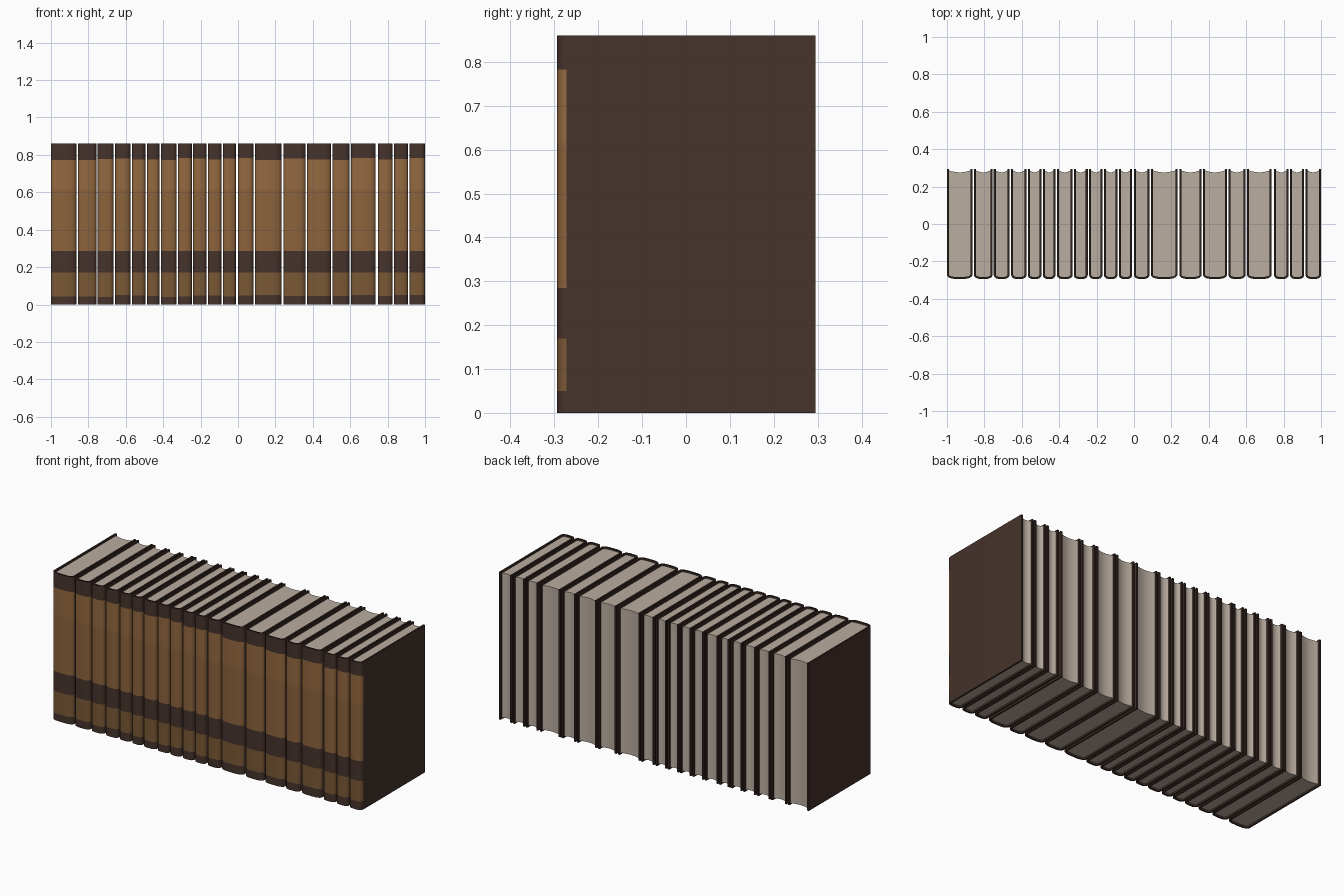
import bpy, bmesh, math, random

if "Cube" in bpy.data.objects:
    bpy.data.objects.remove(bpy.data.objects["Cube"])

random.seed(4)
H, BACK, HINGE, FRONT, T = 0.86, 0.295, -0.272, -0.294, 0.011


def srgb(r, g, b):
    lin = lambda c: (c / 255 / 12.92) if c < 11 else ((c / 255 + 0.055) / 1.055) ** 2.4
    return (lin(r), lin(g), lin(b), 1)


def material(name, rgb):
    m = bpy.data.materials.new(name)
    m.diffuse_color = srgb(*rgb)
    m.use_nodes = True
    m.node_tree.nodes["Principled BSDF"].inputs["Base Color"].default_value = m.diffuse_color
    return m


COVER = [material("dark brown leather", (70, 51, 44)),
         material("dark cover edge", (46, 34, 29)),
         material("tan leather upper", (148, 105, 64)),
         material("tan leather middle", (140, 99, 60)),
         material("tan leather lower", (122, 88, 53))]
PAPER = material("paper", (186, 173, 160))

# Left and right limits of each book along the row
BOOKS = [(-1, -.864), (-.856, -.756), (-.75, -.665), (-.657, -.575), (-.568, -.495),
         (-.487, -.42), (-.413, -.328), (-.322, -.247), (-.24, -.168), (-.161, -.088),
         (-.081, -.01), (0, .083), (.09, .232), (.243, .361), (.369, .497),
         (.505, .596), (.604, .736), (.748, .827), (.834, .91), (.917, 1)]


def finish(name, bm, mats, smooth):
    bmesh.ops.recalc_face_normals(bm, faces=bm.faces)
    me = bpy.data.meshes.new(name)
    bm.to_mesh(me)
    bm.free()
    for m in mats:
        me.materials.append(m)
    ob = bpy.data.objects.new(name, me)
    bpy.context.collection.objects.link(ob)
    if smooth:
        bpy.ops.object.select_all(action='DESELECT')
        ob.select_set(True)
        bpy.context.view_layer.objects.active = ob
        bpy.ops.object.shade_smooth_by_angle(angle=math.radians(40))
    return ob


def half_profile(w, back, hinge, front, n=7):
    """Board edge, hinge, then a rounded spine quarter up to the middle."""
    pts = [(w, back), (w, hinge)]
    for i in range(1, n + 1):
        a = math.pi / 2 * i / n
        pts.append((w * math.cos(a) ** 0.55 if i < n else 0,
                    hinge + (front - hinge) * math.sin(a) ** 1.2))
    return pts


def mirrored(pts):
    return pts + [(-x, y) for x, y in reversed(pts[:-1])]


def cover(cx, w):
    outer = mirrored(half_profile(w, BACK, HINGE, FRONT))
    inner = mirrored(half_profile(w - T, BACK, HINGE, FRONT + T))
    n = len(outer)
    j = lambda: random.uniform(-.006, .006)
    zs = [0, .045 + j(), .17, .285, .45, .615, .778 + j(), H]
    tan = {1: 4, 3: 3, 4: 3, 5: 2}      # spine band -> material
    bm = bmesh.new()
    rows = [[[bm.verts.new((cx + x, y, z)) for x, y in p] for p in (outer, inner)]
            for z in zs]
    for k in range(len(zs) - 1):
        (o0, i0), (o1, i1) = rows[k], rows[k + 1]
        for i in range(n - 1):
            f = bm.faces.new((o0[i], o0[i + 1], o1[i + 1], o1[i]))
            if 1 <= i <= n - 3:         # painted bands on the spine only
                f.material_index = tan.get(k, 0)
            bm.faces.new((i0[i], i1[i], i1[i + 1], i0[i + 1]))
        for e in (0, n - 1):            # rear edges of the boards
            bm.faces.new((o0[e], o1[e], i1[e], i0[e])).material_index = 1
    for o, i_, mat in ((*rows[0], 0), (*rows[-1], 1)):
        for i in range(n - 1):
            bm.faces.new((o[i], o[i + 1], i_[i + 1], i_[i])).material_index = mat
    finish("book_cover", bm, COVER, True)


def pages(cx, w):
    # Page block follows the spine in front and is hollowed at the fore edge
    front = mirrored(half_profile(w, .286, HINGE, FRONT + T))
    hollow = [(-w + 2 * w * i / 8, .286 - .01 * math.sin(math.pi * i / 8))
              for i in range(1, 8)]
    bm = bmesh.new()
    base = bm.faces.new([bm.verts.new((cx + x, y, .009)) for x, y in front + hollow])
    top = bmesh.ops.extrude_face_region(bm, geom=[base])["geom"]
    bmesh.ops.translate(bm, vec=(0, 0, H - .018),
                        verts=[v for v in top if isinstance(v, bmesh.types.BMVert)])
    finish("book_pages", bm, [PAPER], True)


for left, right in BOOKS:
    mid, half = (left + right) / 2, (right - left) / 2
    cover(mid, half)
    pages(mid, half - T + .0005)
